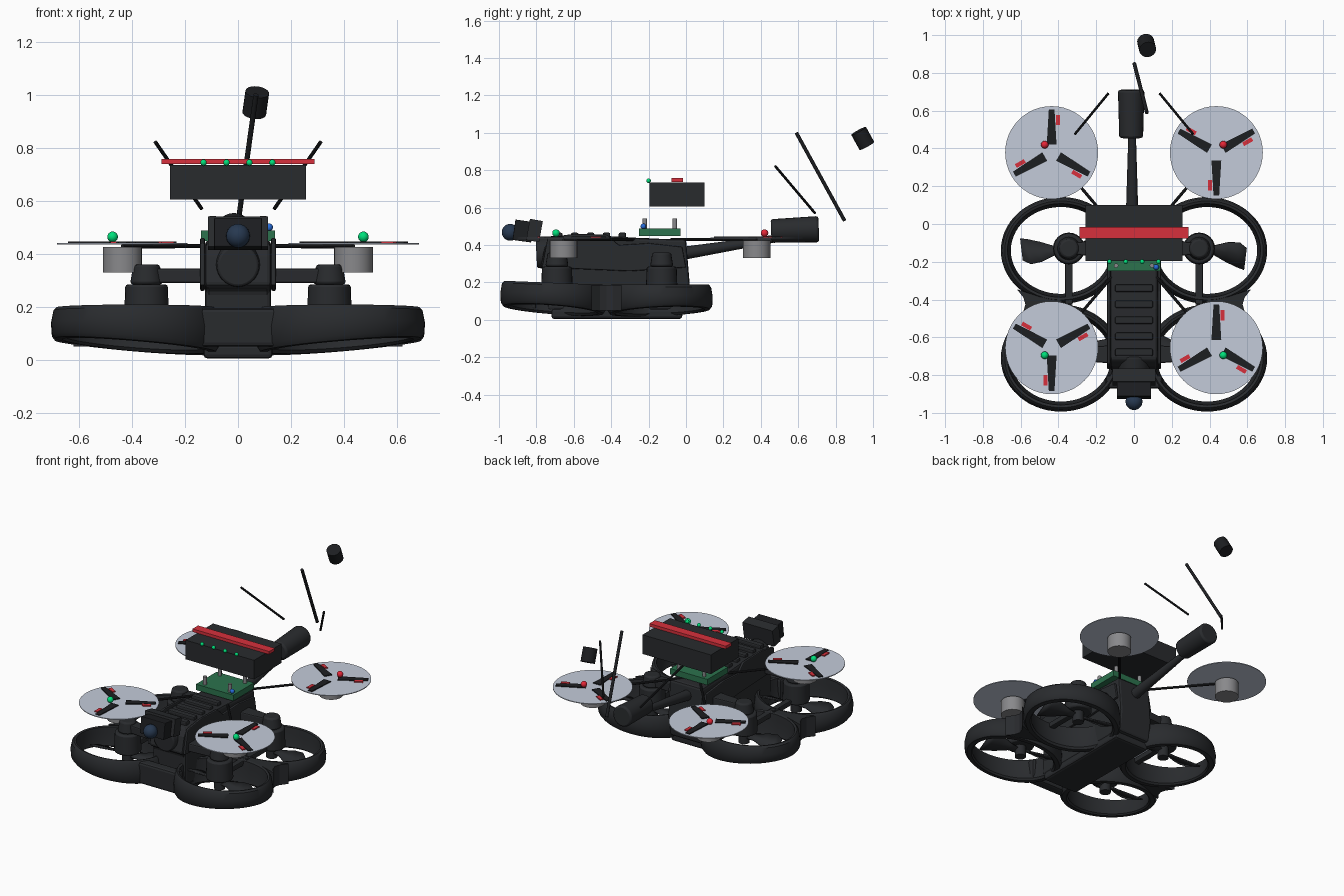
import bpy, bmesh
from math import sin, cos, pi, radians
from mathutils import Vector, Matrix

if "Cube" in bpy.data.objects:
    bpy.data.objects.remove(bpy.data.objects["Cube"])


def material(name, r, g, b):
    m = bpy.data.materials.new(name)
    m.diffuse_color = (r, g, b, 1)
    m.use_nodes = True
    m.node_tree.nodes["Principled BSDF"].inputs["Base Color"].default_value = m.diffuse_color
    return m


BLACK = material("black_plastic", 0.022, 0.024, 0.027)
DARK = material("carbon_black", 0.012, 0.013, 0.015)
GREY = material("motor_grey", 0.25, 0.25, 0.26)
DISC = material("rotor_blur", 0.55, 0.6, 0.7)
RED = material("red", 0.68, 0.03, 0.045)
GREEN = material("board_green", 0.025, 0.17, 0.075)
LED_G = material("led_green", 0.0, 0.75, 0.2)
LED_R = material("led_red", 0.8, 0.02, 0.04)
BLUE = material("led_blue", 0.02, 0.15, 0.7)
LENS = material("lens_blue", 0.02, 0.04, 0.08)


def finish(bm, name, mat, smooth=False, bevel=0):
    bmesh.ops.recalc_face_normals(bm, faces=bm.faces)
    me = bpy.data.meshes.new(name)
    bm.to_mesh(me)
    bm.free()
    me.materials.append(mat)
    ob = bpy.data.objects.new(name, me)
    bpy.context.collection.objects.link(ob)
    if bevel:
        b = ob.modifiers.new("bevel", 'BEVEL')
        b.width, b.segments = bevel, 2
    if smooth:
        for o in bpy.context.selected_objects:
            o.select_set(False)
        ob.select_set(True)
        bpy.context.view_layer.objects.active = ob
        bpy.ops.object.shade_smooth_by_angle(angle=radians(35))
    return ob


def box(name, lo, hi, mat, tilt=0, bevel=0):
    lo, hi = Vector(lo), Vector(hi)
    bm = bmesh.new()
    bmesh.ops.create_cube(bm, size=1, matrix=Matrix.Translation((lo + hi) / 2)
                          @ Matrix.Rotation(tilt, 4, 'X') @ Matrix.Diagonal((*(hi - lo), 1)))
    return finish(bm, name, mat, bevel=bevel)


def rod(name, a, b, r1, mat, r2=None, sides=16, bevel=0):
    a, b = Vector(a), Vector(b)
    bm = bmesh.new()
    bmesh.ops.create_cone(bm, cap_ends=True, segments=sides, radius1=r1, radius2=r2 or r1,
                          depth=(b - a).length, matrix=Matrix.Translation((a + b) / 2)
                          @ (b - a).to_track_quat('Z', 'Y').to_matrix().to_4x4())
    return finish(bm, name, mat, True, bevel)


def ball(name, c, r, mat):
    bm = bmesh.new()
    bmesh.ops.create_uvsphere(bm, u_segments=20, v_segments=12, radius=r, matrix=Matrix.Translation(c))
    return finish(bm, name, mat, True)


def prism(name, pts, off, mat, bevel=0):
    bm = bmesh.new()
    f = bm.faces.new([bm.verts.new(p) for p in pts])
    g = bmesh.ops.extrude_face_region(bm, geom=[f])['geom']
    bmesh.ops.translate(bm, vec=off, verts=[v for v in g if isinstance(v, bmesh.types.BMVert)])
    return finish(bm, name, mat, bevel=bevel)


# duct rings: oval sweep of a wall section, underside dished towards the middle
SECTION = [(-.012, 0), (0, .12), (.003, .5), (-.006, .9), (-.018, 1),
           (-.032, .97), (-.036, .7), (-.042, .3), (-.05, .08), (-.04, 0)]


def duct(name, cx, cy, n=56):
    bm = bmesh.new()
    loops = []
    for i in range(n):
        a = 2 * pi * i / n
        loop = []
        for d, t in SECTION:
            x, y = cx + (.315 + d) * cos(a), cy + (.28 + d) * sin(a)
            low = .015 + .055 * (x * x + (y + .35) ** 2) / .5
            high = .188 + .02 * max(0, -.45 - y) / .5
            loop.append(bm.verts.new((x, y, low + (high - low) * t)))
        loops.append(loop)
    m = len(SECTION)
    for i in range(n):
        p, q = loops[i], loops[(i + 1) % n]
        for j in range(m):
            bm.faces.new((p[j], q[j], q[(j + 1) % m], p[(j + 1) % m]))
    return finish(bm, name, BLACK, True)


# broad twisted blade of the ducted propellers
def duct_blade(name, mx, my, ang, z):
    bm = bmesh.new()
    rows = []
    for r, lead, trail in [(.03, .015, -.02), (.08, .025, -.025), (.15, .05, -.055),
                           (.21, .055, -.075), (.25, .03, -.085)]:
        rows.append([bm.verts.new((mx + r * cos(ang) - w * sin(ang),
                                   my + r * sin(ang) + w * cos(ang), z + w * .4))
                     for w in (lead, (lead + trail) / 2, trail)])
    for p, q in zip(rows, rows[1:]):
        for j in range(2):
            bm.faces.new((p[j], q[j], q[j + 1], p[j + 1]))
    ob = finish(bm, name, BLACK, True)
    ob.modifiers.new("thick", 'SOLIDIFY').thickness = .008


for end, cy, my in (("front", -.71, -.69), ("rear", -.14, -.13)):
    for side, s in (("left", -1), ("right", 1)):
        tag = f"{end}_{side}"
        mx = s * .345
        duct("duct_" + tag, s * .387, cy)
        # ducted motor hanging from a frame arm
        rod("duct_motor_" + tag, (mx, my, .15), (mx, my, .285), .085, BLACK, .08, 24, .01)
        rod("duct_motor_top_" + tag, (mx, my, .285), (mx, my, .36), .062, BLACK, .05, 20, .01)
        rod("duct_hub_" + tag, (mx, my, .08), (mx, my, .15), .035, BLACK)
        prism("frame_arm_" + tag, [(s * .1, my - .05, .29), (s * .1, my + .05, .29),
              (mx, my + .03, .29), (mx, my - .03, .29)], (0, 0, .055), BLACK, .008)
        for k in range(2):
            duct_blade(f"duct_blade_{tag}_{k}", mx, my, k * pi - s * .12, .13)
        # strut from motor to the waist of the ducts
        y0, y1 = sorted((my, -.425))
        box("duct_strut_" + tag, (mx - .02, y0, .15), (mx + .02, y1, .185), BLACK, bevel=.006)

# filled waists between ducts, and front bridge
for side, s in (("left", -1), ("right", 1)):
    prism("duct_waist_" + side, [(s * .38, -.405, .05), (s * .5, -.385, .05), (s * .62, -.345, .05),
          (s * .585, -.39, .05), (s * .575, -.425, .05), (s * .585, -.46, .05), (s * .62, -.505, .05),
          (s * .5, -.465, .05), (s * .38, -.445, .05)], (0, 0, .137), BLACK)
box("front_bridge", (-.15, -.87, .05), (.15, -.8, .195), BLACK, bevel=.015)
box("bottom_plate", (-.13, -.72, .005), (.13, -.02, .06), BLACK, bevel=.015)

# fuselage from side profiles
prism("fuselage", [(-.125, y, z) for y, z in [(-.74, .05), (-.74, .26), (-.78, .28), (-.755, .39),
      (-.72, .44), (-.45, .45), (-.2, .435), (0, .43), (.02, .19), (0, .05)]], (.25, 0, 0), BLACK, .015)
for side, s in (("left", -1), ("right", 1)):
    prism("side_plate_" + side, [(s * .125, y, z) for y, z in [(-.77, .28), (-.74, .44), (-.6, .46),
          (-.42, .455), (-.36, .4), (-.2, .41), (-.02, .39), (0, .28), (-.3, .26)]],
          (s * .018, 0, 0), BLACK, .006)
for i in range(5):
    y = -.7 + i * .085
    box(f"canopy_rib_{i}", (-.1, y, .43), (.1, y + .04, .466), BLACK, bevel=.008)
rod("nose_camera_barrel", (0, -.7, .36), (0, -.8, .355), .09, BLACK, .078, 28, .008)

# tail antenna with fat cap
rod("tail_antenna_stem", (-.01, -.02, .355), (-.01, .48, .435), .035, BLACK, .02, 16)
rod("tail_antenna_cap", (-.015, .455, .475), (-.015, .71, .485), .063, BLACK, .07, 24, .012)

# front camera
box("camera_body", (-.09, -.92, .42), (.09, -.82, .53), DARK, radians(-8), .004)
box("camera_bracket", (-.113, -.845, .42), (.113, -.775, .535), BLACK, radians(-10))
ball("camera_lens", (0, -.94, .468), .045, LENS)

# open rotors on thin arms
for end, cy, led in (("front", -.655, LED_G), ("rear", .378, LED_R)):
    for side, s in (("left", -1), ("right", 1)):
        tag = f"{end}_{side}"
        cx = s * .436
        rod("motor_" + tag, (cx, cy, .33), (cx, cy, .425), .074, GREY, sides=24)
        rod("rotor_disc_" + tag, (cx, cy, .435), (cx, cy, .440), .246, DISC, sides=48)
        rod("thin_arm_" + tag, (s * .05, -.2 if cy < 0 else -.08, .43),
            (cx, cy, .428), .008, DARK, sides=8)
        start = 90 if (cy < 0) == (s > 0) else -90
        for k in range(3):
            a = radians(start + 120 * k)
            u, w = Vector((cos(a), sin(a), 0)), Vector((-sin(a), cos(a), 0))
            c = Vector((cx, cy, .438))
            prism(f"blade_{tag}_{k}", [c + u * .042 + w * .026, c + u * .228 + w * .015,
                  c + u * .228 - w * .015, c + u * .042 - w * .026], (0, 0, .008), DARK)
            prism(f"blade_mark_{tag}_{k}", [c + u * p - w * q for p, q in
                  ((.145, .022), (.2, .022), (.2, .044), (.145, .044))], (0, 0, .009), RED)
        ball("arm_light_" + tag, (s * .473, cy + (-.04 if cy < 0 else .042), .464), .02, led)

# flight board with standoffs
box("flight_board", (-.14, -.25, .448), (.14, -.03, .488), GREEN)
for i, x in enumerate((-.095, .095)):
    for j, y in enumerate((-.22, -.06)):
        rod(f"standoff_{i}_{j}", (x, y, .48), (x, y, .542), .012, GREY)
ball("board_light", (.117, -.228, .5), .015, BLUE)

# battery, strap and indicator lights
box("battery", (-.257, -.195, .605), (.257, .1, .735), BLACK)
box("battery_strap", (-.288, -.077, .738), (.288, -.017, .758), RED)
for i in range(4):
    ball(f"battery_light_{i}", (-.13 + i * .0865, -.2, .744), .012, LED_G)

# rear aerials
rod("long_aerial", (.002, .848, .53), (.068, .59, 1.0), .01, DARK, sides=12)
d = Vector((.066, -.258, .47)).normalized() * .046
c = Vector((.067, .945, .97))
rod("aerial_cap", c - d, c + d, .045, DARK, sides=20)
for side, s in (("left", -1), ("right", 1)):
    rod("short_aerial_" + side, (s * .137, .69, .57), (s * .312, .477, .822), .007, DARK, sides=10)
